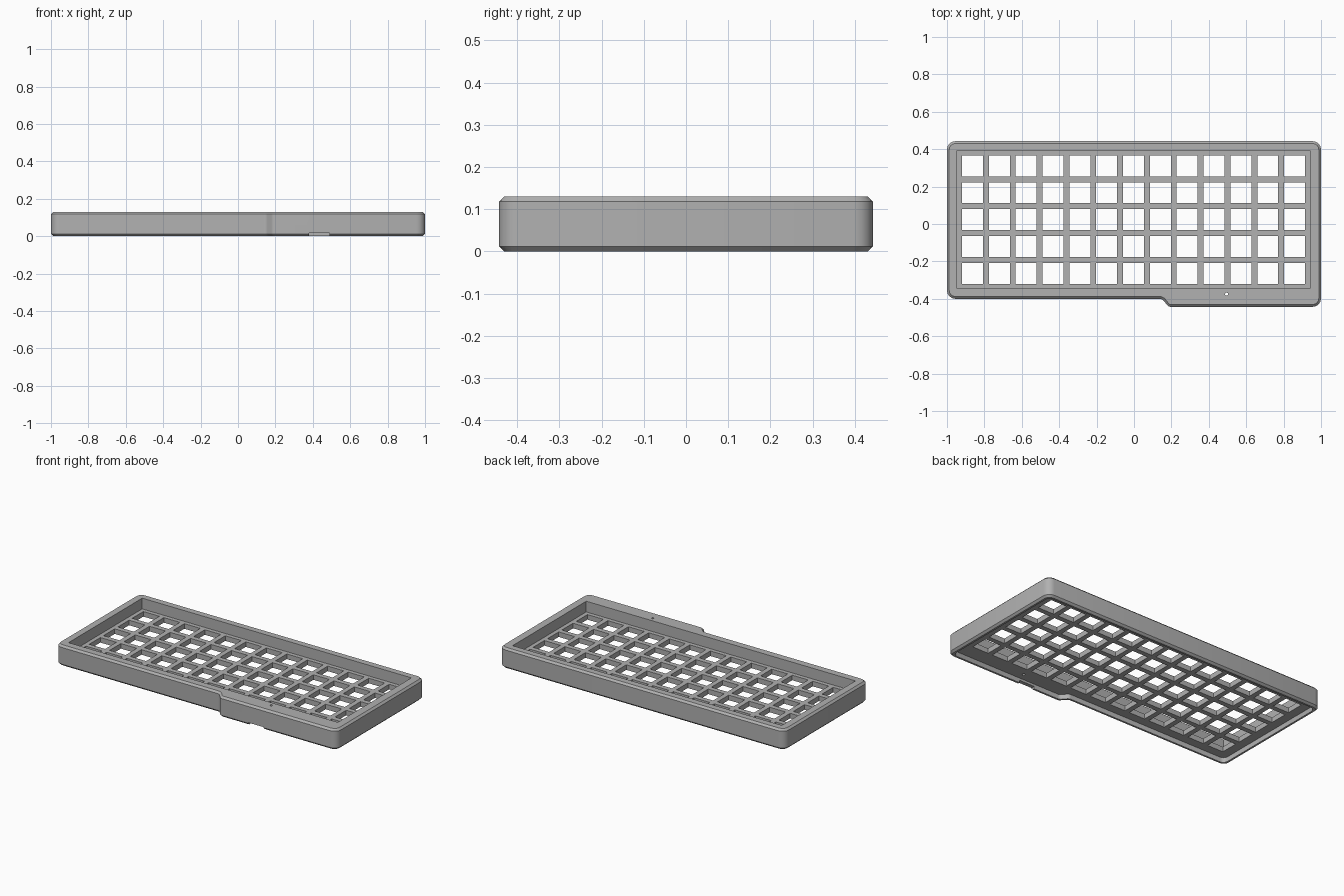
import bpy, bmesh, math
from mathutils import Matrix

cube = bpy.data.objects.get("Cube")
if cube:
    bpy.data.objects.remove(cube, do_unlink=True)

HEIGHT = 0.13
PLATE_BOTTOM, PLATE_TOP = 0.03, 0.062
PITCH, HOLE = 0.1435, 0.112
COLS, ROWS = 13, 5
CX, CY = -0.0025, 0.0235          # centre of the key field

grey = bpy.data.materials.new("mid grey plastic")
grey.use_nodes = True
colour = (0.44, 0.44, 0.44, 1)
grey.diffuse_color = colour
grey.node_tree.nodes["Principled BSDF"].inputs["Base Color"].default_value = colour


def make_object(name, bm):
    bmesh.ops.recalc_face_normals(bm, faces=bm.faces)
    mesh = bpy.data.meshes.new(name)
    bm.to_mesh(mesh)
    bm.free()
    mesh.materials.append(grey)
    obj = bpy.data.objects.new(name, mesh)
    bpy.context.collection.objects.link(obj)
    return obj


def add_box(bm, x, y, z):
    """Add a box spanning three (low, high) ranges."""
    spans = (x, y, z)
    centre = [(a + b) / 2 for a, b in spans]
    size = [b - a for a, b in spans]
    bmesh.ops.create_cube(bm, size=1, matrix=Matrix.Translation(centre) @ Matrix.Diagonal((*size, 1)))


def case_prism(inset, low, high, corner):
    """Stepped outline, extruded, with rounded vertical corners."""
    d = inset
    outline = [(-1 + d, -0.4 + d), (0.15 + d * 0.4, -0.4 + d), (0.185 + d * 0.4, -0.443 + d),
               (1 - d, -0.443 + d), (1 - d, 0.443 - d), (-1 + d, 0.443 - d)]
    bm = bmesh.new()
    base = bm.faces.new([bm.verts.new((x, y, low)) for x, y in outline])
    top = bmesh.ops.extrude_face_region(bm, geom=[base])
    bmesh.ops.translate(bm, vec=(0, 0, high - low),
                        verts=[v for v in top["geom"] if isinstance(v, bmesh.types.BMVert)])
    bmesh.ops.recalc_face_normals(bm, faces=bm.faces)

    def uprights(step):
        return [e for e in bm.edges if abs(e.verts[0].co.z - e.verts[1].co.z) > 0.01
                and (abs(e.verts[0].co.x) < 0.5) == step]

    for step, radius in ((False, corner), (True, 0.012)):
        bmesh.ops.bevel(bm, geom=uprights(step), offset=radius, segments=4,
                        profile=0.5, affect='EDGES')
    return bm


# Case body with chamfered top and bottom rims
bm = case_prism(0, 0, HEIGHT, 0.045)
rims = [e for e in bm.edges if abs(e.verts[0].co.z - e.verts[1].co.z) < 0.001]
bmesh.ops.bevel(bm, geom=rims, offset=0.012, segments=1, affect='EDGES')
case = make_object("keyboard_case", bm)

# Upper recess around the keys
bm = bmesh.new()
add_box(bm, (CX - 0.943, CX + 0.943), (CY - 0.3685, CY + 0.3685), (PLATE_TOP, 0.3))
cutters = [make_object("recess_cutter", bm)]

# Shallow underside cavity
cutters.append(make_object("underside_cutter", case_prism(0.024, -0.1, PLATE_BOTTOM, 0.03)))

# Grid of square key openings
bm = bmesh.new()
for col in range(COLS):
    for row in range(ROWS):
        x = CX + (col - (COLS - 1) / 2) * PITCH
        y = CY + (row - (ROWS - 1) / 2) * PITCH
        add_box(bm, (x - HOLE / 2, x + HOLE / 2), (y - HOLE / 2, y + HOLE / 2), (-0.2, 0.35))
cutters.append(make_object("key_hole_cutter", bm))

# Cable notch in the lower front rim
bm = bmesh.new()
add_box(bm, (0.38, 0.488), (-0.6, -0.4), (-0.15, 0.016))
cutters.append(make_object("cable_notch_cutter", bm))

# Pinhole in the front ledge
bm = bmesh.new()
bmesh.ops.create_cone(bm, cap_ends=True, segments=16, radius1=0.008, radius2=0.008,
                      depth=0.6, matrix=Matrix.Translation((0.495, -0.375, 0.1)))
cutters.append(make_object("pinhole_cutter", bm))

# Apply the cuts and drop the cutters
bpy.ops.object.select_all(action='DESELECT')
case.select_set(True)
bpy.context.view_layer.objects.active = case
for cutter in cutters:
    cutter.hide_render = True
    cut = case.modifiers.new(cutter.name, 'BOOLEAN')
    cut.operation = 'DIFFERENCE'
    cut.solver = 'EXACT'
    cut.object = cutter
    bpy.ops.object.modifier_apply(modifier=cut.name)
    bpy.data.objects.remove(cutter, do_unlink=True)

bpy.ops.object.shade_smooth_by_angle(angle=math.radians(30))
